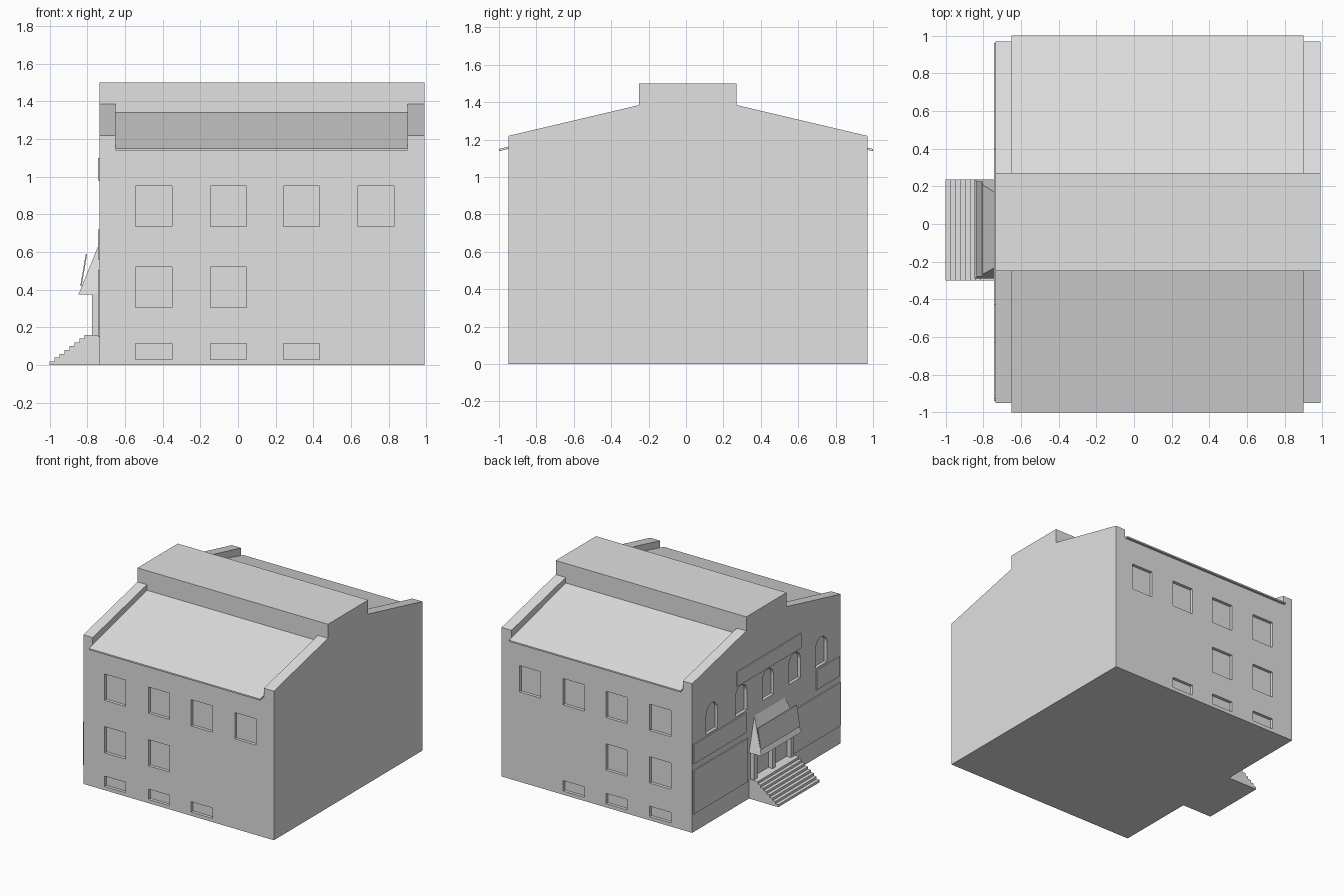
import bpy, bmesh, math
from mathutils import Vector

cube = bpy.data.objects.get("Cube")
if cube:
    bpy.data.objects.remove(cube, do_unlink=True)

GREY = (0.75, 0.75, 0.75, 1)
mat = bpy.data.materials.new("light grey")
mat.use_nodes = True
mat.diffuse_color = GREY
mat.node_tree.nodes["Principled BSDF"].inputs["Base Color"].default_value = GREY


def prism(bm, points, offset):
    """Extrude a planar polygon along an offset vector."""
    face = bm.faces.new([bm.verts.new(p) for p in points])
    out = bmesh.ops.extrude_face_region(bm, geom=[face])
    moved = [v for v in out["geom"] if isinstance(v, bmesh.types.BMVert)]
    bmesh.ops.translate(bm, verts=moved, vec=Vector(offset))


def box(bm, x0, x1, y0, y1, z0, z1):
    prism(bm, [(x0, y0, z0), (x1, y0, z0), (x1, y1, z0), (x0, y1, z0)], (0, 0, z1 - z0))


def finish(bm, name):
    bmesh.ops.recalc_face_normals(bm, faces=bm.faces)
    mesh = bpy.data.meshes.new(name)
    bm.to_mesh(mesh)
    bm.free()
    mesh.materials.append(mat)
    obj = bpy.data.objects.new(name, mesh)
    bpy.context.scene.collection.objects.link(obj)
    return obj


WEST, EAST = -0.735, 0.99
FRONT, BACK = -0.95, 0.97
ROOF_W, ROOF_E = -0.65, 0.90
# each roof side: eave y, ridge y, outward direction
SIDES = [(-1.0, -0.25, -1), (1.0, 0.27, 1)]

# Building body with raised centre roof and gable parapets
bm = bmesh.new()
profile = [(FRONT, 0), (BACK, 0), (BACK, 1.22), (0.27, 1.385),
           (0.27, 1.5), (-0.25, 1.5), (-0.25, 1.385), (FRONT, 1.22)]
prism(bm, [(WEST, y, z) for y, z in profile], (EAST - WEST, 0, 0))
body = finish(bm, "building_body")

# Cutters: roof recesses, side windows, arched windows
bm = bmesh.new()
for eave, ridge, out in SIDES:
    far = eave + out * 0.1
    slope = 0.19 / (eave - ridge)
    low = 1.334 - slope * (far - ridge)
    prism(bm, [(ROOF_W, far, low), (ROOF_W, ridge, 1.334),
               (ROOF_W, ridge, 1.45), (ROOF_W, far, 1.45)], (ROOF_E - ROOF_W, 0, 0))
DEPTH = 0.025
COLUMNS = [-0.447, -0.05, 0.337, 0.732]
ROWS = [(4, 0.735, 0.95), (2, 0.305, 0.52), (3, 0.03, 0.115)]
for count, z0, z1 in ROWS:
    for x in COLUMNS[:count]:
        box(bm, x - 0.096, x + 0.096, FRONT - 0.1, FRONT + DEPTH, z0, z1)
        box(bm, x - 0.096, x + 0.096, BACK - DEPTH, BACK + 0.1, z0, z1)
ARCHES = [0.715, 0.335, -0.01, -0.355, -0.70]
for y in ARCHES:
    r = 0.073
    arc = [(y + r * math.cos(a), 0.895 + r * math.sin(a))
           for a in (math.pi * i / 10 for i in range(11))]
    outline = [(y - r, 0.735), (y + r, 0.735)] + arc
    prism(bm, [(WEST - 0.1, a, b) for a, b in outline], (0.1 + DEPTH, 0, 0))
cutter = finish(bm, "opening_cutter")
cutter.hide_render = True

mod = body.modifiers.new("openings", "BOOLEAN")
mod.object = cutter
mod.operation = "DIFFERENCE"
mod.solver = "EXACT"
graph = bpy.context.evaluated_depsgraph_get()
cut_mesh = bpy.data.meshes.new_from_object(body.evaluated_get(graph))
body.modifiers.clear()
body.data = cut_mesh
bpy.data.objects.remove(cutter, do_unlink=True)

# Thin sloping roof sheets that overhang the eaves
for (eave, ridge, out), name in zip(SIDES, ("front_roof", "back_roof")):
    bm = bmesh.new()
    prism(bm, [(ROOF_W, eave, 1.15), (ROOF_W, ridge, 1.34),
               (ROOF_W, ridge, 1.328), (ROOF_W, eave, 1.138)], (ROOF_E - ROOF_W, 0, 0))
    finish(bm, name)

# Raised panels on the entrance wall
bm = bmesh.new()
PANELS = [(0.26, 0.96, 0.15, 0.505), (-0.94, -0.31, 0.15, 0.505),
          (0.28, 0.96, 0.56, 0.72), (-0.93, -0.63, 0.56, 0.72),
          (-0.43, 0.40, 0.98, 1.10)]
for y0, y1, z0, z1 in PANELS:
    box(bm, WEST - 0.009, WEST + 0.005, y0, y1, z0, z1)
finish(bm, "wall_panels")

# Entrance steps with a landing
bm = bmesh.new()
STEPS, S0, S1 = 8, -0.30, 0.235
outline = [(WEST, 0)]
for i in range(STEPS):
    x = -1.0 + 0.0265 * i
    outline += [(x, 0.02 * i), (x, 0.02 * (i + 1))]
outline.append((WEST, 0.16))
prism(bm, [(x, S0, z) for x, z in outline], (0, S1 - S0, 0))
finish(bm, "entrance_steps")

# Porch posts
bm = bmesh.new()
for y in (0.205, -0.033, -0.27):
    box(bm, -0.775, -0.74, y - 0.02, y + 0.02, 0.16, 0.38)
finish(bm, "porch_posts")

# Hipped canopy over the entrance
bm = bmesh.new()
pts = [(-0.847, 0.235, 0.375), (-0.847, -0.29, 0.375), (WEST, -0.29, 0.375),
       (WEST, 0.235, 0.375), (WEST, 0.165, 0.65), (WEST, -0.23, 0.65)]
v = [bm.verts.new(p) for p in pts]
for ids in ((0, 1, 2, 3), (0, 1, 5, 4), (1, 2, 5), (0, 3, 4), (2, 3, 4, 5)):
    bm.faces.new([v[i] for i in ids])
finish(bm, "entrance_canopy")

# Tilted blank board on the canopy
bm = bmesh.new()
prism(bm, [(-0.837, -0.28, 0.42), (-0.808, -0.28, 0.59),
           (-0.801, -0.28, 0.59), (-0.83, -0.28, 0.42)], (0, 0.505, 0))
finish(bm, "canopy_board")
